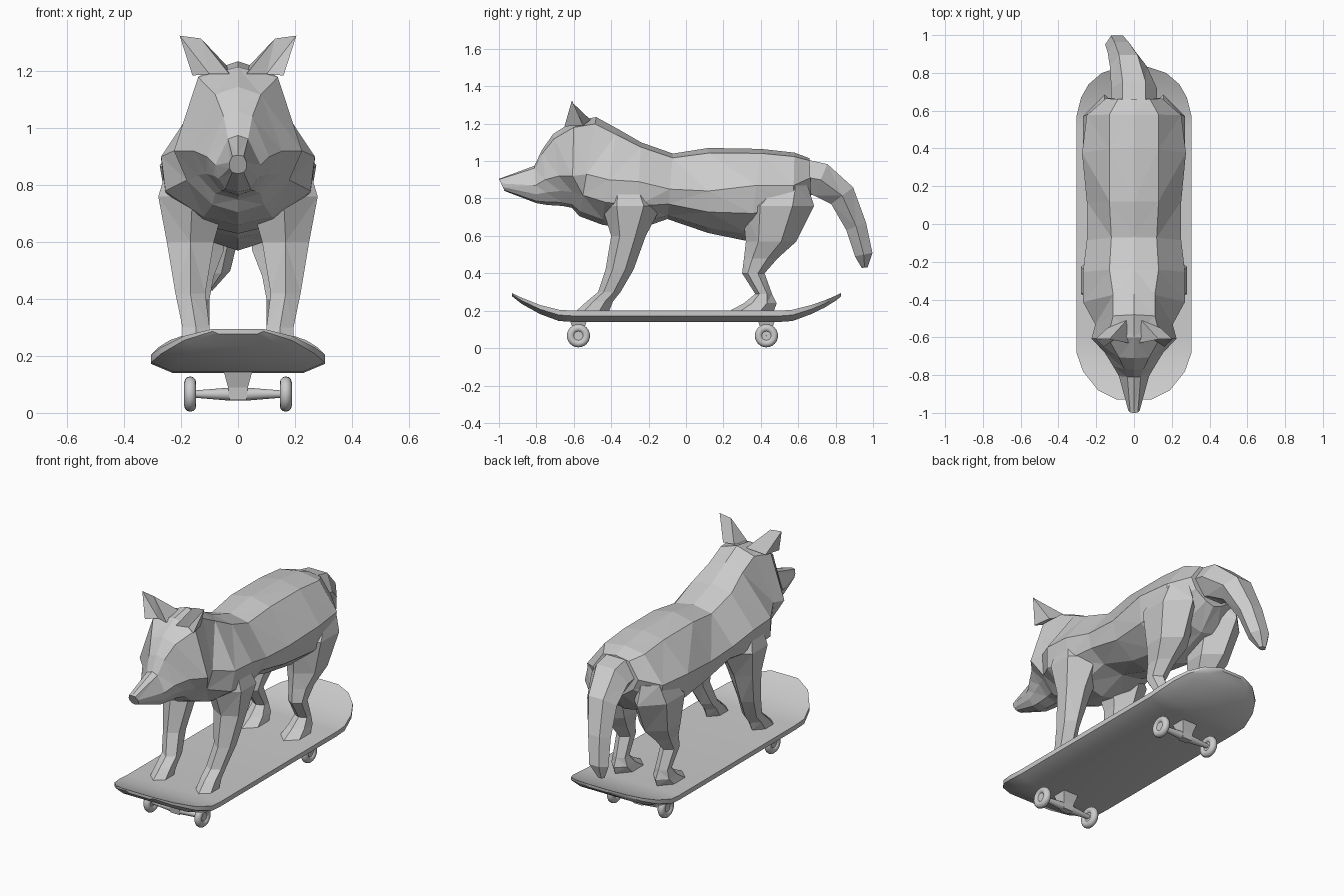
import bpy, bmesh, math
from mathutils import Vector

cube = bpy.data.objects.get("Cube")
if cube:
    bpy.data.objects.remove(cube)

grey = bpy.data.materials.new("plain grey")
grey.use_nodes = True
grey.diffuse_color = (0.6, 0.6, 0.6, 1)
grey.node_tree.nodes["Principled BSDF"].inputs["Base Color"].default_value = (0.6, 0.6, 0.6, 1)


def finish(name, bm, smooth=None):
    bmesh.ops.recalc_face_normals(bm, faces=bm.faces)
    mesh = bpy.data.meshes.new(name)
    bm.to_mesh(mesh)
    bm.free()
    mesh.materials.append(grey)
    ob = bpy.data.objects.new(name, mesh)
    bpy.context.collection.objects.link(ob)
    if smooth:
        bpy.ops.object.select_all(action='DESELECT')
        ob.select_set(True)
        bpy.context.view_layer.objects.active = ob
        bpy.ops.object.shade_smooth_by_angle(angle=math.radians(smooth))


def loft(name, rings, facet=True, smooth=None, closed=False):
    """Skin a list of equal rings of points; optionally split into triangles."""
    bm = bmesh.new()
    loops = [[bm.verts.new(p) for p in ring] for ring in rings]
    n = len(loops[0])
    pairs = list(zip(loops, loops[1:]))
    if closed:
        pairs.append((loops[-1], loops[0]))
    for a, b in pairs:
        for i in range(n):
            j = (i + 1) % n
            bm.faces.new((a[i], a[j], b[j], b[i]))
    if not closed:
        bm.faces.new(loops[0])
        bm.faces.new(loops[-1])
    if facet:
        bmesh.ops.triangulate(bm, faces=bm.faces, quad_method='SHORT_EDGE')
    finish(name, bm, smooth)


def section(y_top, y_low, top, low, w_top, wide, z_wide, w_side, w_low):
    """Upright animal cross-section, mirrored about x = 0."""
    half = [(0, top), (w_top, top - 0.12 * (top - z_wide)), (wide, z_wide),
            (w_side, z_wide + 0.5 * (low - z_wide)),
            (w_low, low + 0.12 * (z_wide - low)), (0, low)]
    pts = half + [(-x, z) for x, z in half[-2:0:-1]]
    lean = lambda z: y_top + (y_low - y_top) * (top - z) / (top - low)
    return [Vector((x, lean(z), z)) for x, z in pts]


# Head, neck and torso as one skin, nose to rump
loft("head_and_body", [section(*r) for r in (
    (-1.0, -.97, .905, .84, .02, .03, .88, .03, .02),
    (-.81, -.80, .975, .775, .035, .08, .87, .07, .045),
    (-.77, -.74, 1.06, .765, .05, .11, .90, .085, .05),
    (-.71, -.66, 1.145, .76, .08, .155, .92, .11, .06),
    (-.60, -.61, 1.215, .75, .14, .225, .92, .14, .08),
    (-.48, -.57, 1.235, .705, .11, .205, .93, .18, .09),
    (-.37, -.45, 1.175, .66, .11, .27, .90, .255, .12),
    (-.24, -.27, 1.10, .63, .13, .27, .89, .255, .14),
    (-.07, -.10, 1.04, .69, .12, .25, .85, .225, .13),
    (.12, .12, 1.07, .615, .13, .25, .84, .225, .11),
    (.40, .34, 1.065, .57, .13, .275, .87, .25, .11),
    (.58, .57, 1.045, .66, .13, .25, .87, .235, .11),
    (.66, .67, 1.015, .78, .085, .15, .91, .12, .05))])

# Ears: hollow-fronted blades with a slanted tip edge
for side, label in ((1, "left"), (-1, "right")):
    bm = bmesh.new()
    base = [bm.verts.new((side * x, y, z)) for x, y, z in
            ((.03, -.63, 1.19), (.10, -.61, 1.19), (.16, -.65, 1.185),
             (.14, -.55, 1.19), (.04, -.51, 1.22))]
    tips = [bm.verts.new((side * x, -.61, z)) for x, z in ((.13, 1.315), (.205, 1.325))]
    inner, mid, outer, back_out, back_in = base
    near, far = tips
    for f in ((inner, mid, near), (mid, far, near), (mid, outer, far),
              (outer, back_out, far), (back_out, back_in, near, far),
              (back_in, inner, near), base):
        bm.faces.new(f)
    finish(label + "_ear", bm)


def leg(name, side, rows):
    """Rows of height, front, back, inner and outer limits."""
    rings = []
    for z, front, back, inn, out in rows:
        mid, d = (inn + out) / 2, back - front
        rings.append([(side * x, y, z) for x, y in (
            (mid, front), (out, front + d * .25), (out, back - d * .3),
            (mid, back), (inn, back - d * .3), (inn, front + d * .25))])
    loft(name, rings)


for side, label in ((1, "left"), (-1, "right")):
    leg("front_leg_" + label, side, (
        (.86, -.42, -.19, .08, .25), (.76, -.45, -.13, .04, .28),
        (.60, -.40, -.215, .085, .25), (.42, -.43, -.28, .115, .22),
        (.30, -.47, -.35, .10, .195), (.25, -.53, -.39, .10, .195),
        (.20, -.585, -.41, .10, .20)))
    leg("hind_leg_" + label, side, (
        (.87, .44, .65, .08, .235), (.76, .30, .685, .04, .27),
        (.57, .32, .59, .05, .235), (.48, .31, .49, .085, .20),
        (.40, .30, .42, .10, .19), (.29, .37, .46, .10, .18),
        (.24, .31, .485, .085, .19), (.20, .235, .47, .075, .20)))

# Tail, drooping and swung to one side
path = [(0, .58, .925, .11), (0, .72, .90, .105), (-.03, .835, .815, .085),
        (-.065, .91, .65, .065), (-.09, .95, .50, .055), (-.11, .955, .43, .018)]
rings = []
for i, (x, y, z, r) in enumerate(path):
    before, after = path[max(i - 1, 0)], path[min(i + 1, len(path) - 1)]
    along = (Vector(after[:3]) - Vector(before[:3])).normalized()
    across = Vector((1, 0, 0))
    up = along.cross(across).normalized()
    rings.append([Vector((x, y, z)) + r * (across * math.cos(a) * 1.15 + up * math.sin(a))
                  for a in (k * math.tau / 6 for k in range(6))])
loft("tail", rings)

# Skateboard deck: ends curl upward and thin out, underside bevelled
stations = [(-.93, .09, .095, .3), (-.88, .19, .07, .55), (-.78, .27, .03, .8),
            (-.68, .305, .005, 1), (-.60, .305, 0, 1), (.50, .305, 0, 1),
            (.57, .305, .005, 1), (.67, .28, .03, .8), (.74, .24, .055, .65),
            (.80, .17, .08, .45), (.83, .08, .095, .3)]
rings = []
for y, w, lift, thick in stations:
    top, low = .20 + lift, w * .75
    edge, under = top - .028 * thick, top - .06 * thick
    rings.append([(x, y, z) for x, z in (
        (-w, top), (w, top), (w, edge), (low, under), (-low, under), (-w, edge))])
loft("deck", rings, facet=False, smooth=30)


def turned(name, profile, centre, steps=24):
    """Turn a closed profile of (x, radius) about the x axis."""
    cx, cy, cz = centre
    loft(name, [[(cx + x, cy + r * math.cos(a), cz + r * math.sin(a)) for x, r in profile]
                for a in (k * math.tau / steps for k in range(steps))],
         facet=False, smooth=40, closed=True)


# Trucks and wheels
tyre = [(.021 * math.cos(a), .041 + .021 * math.sin(a))
        for a in (k * math.tau / 12 for k in range(12))]
axle = [(-.17, .001), (-.17, .013), (-.15, .013), (-.04, .022),
        (.04, .022), (.15, .013), (.17, .013), (.17, .001)]
hub = [(-.012, .001), (-.012, .026), (.012, .026), (.012, .001)]
for y, label in ((-.575, "front"), (.43, "rear")):
    turned(label + "_axle", axle, (0, y, .066), 12)
    loft(label + "_hanger", [[(sx * w, y + sy * d, z) for sx, sy in
                              ((-1, -1), (1, -1), (1, 1), (-1, 1))]
                             for z, w, d in ((.045, .03, .02), (.09, .035, .025),
                                             (.145, .05, .045))], facet=False)
    for side, hand in ((1, "left"), (-1, "right")):
        spot = (side * .168, y, .066)
        turned(f"{label}_wheel_{hand}", tyre, spot)
        turned(f"{label}_hub_{hand}", hub, spot)
